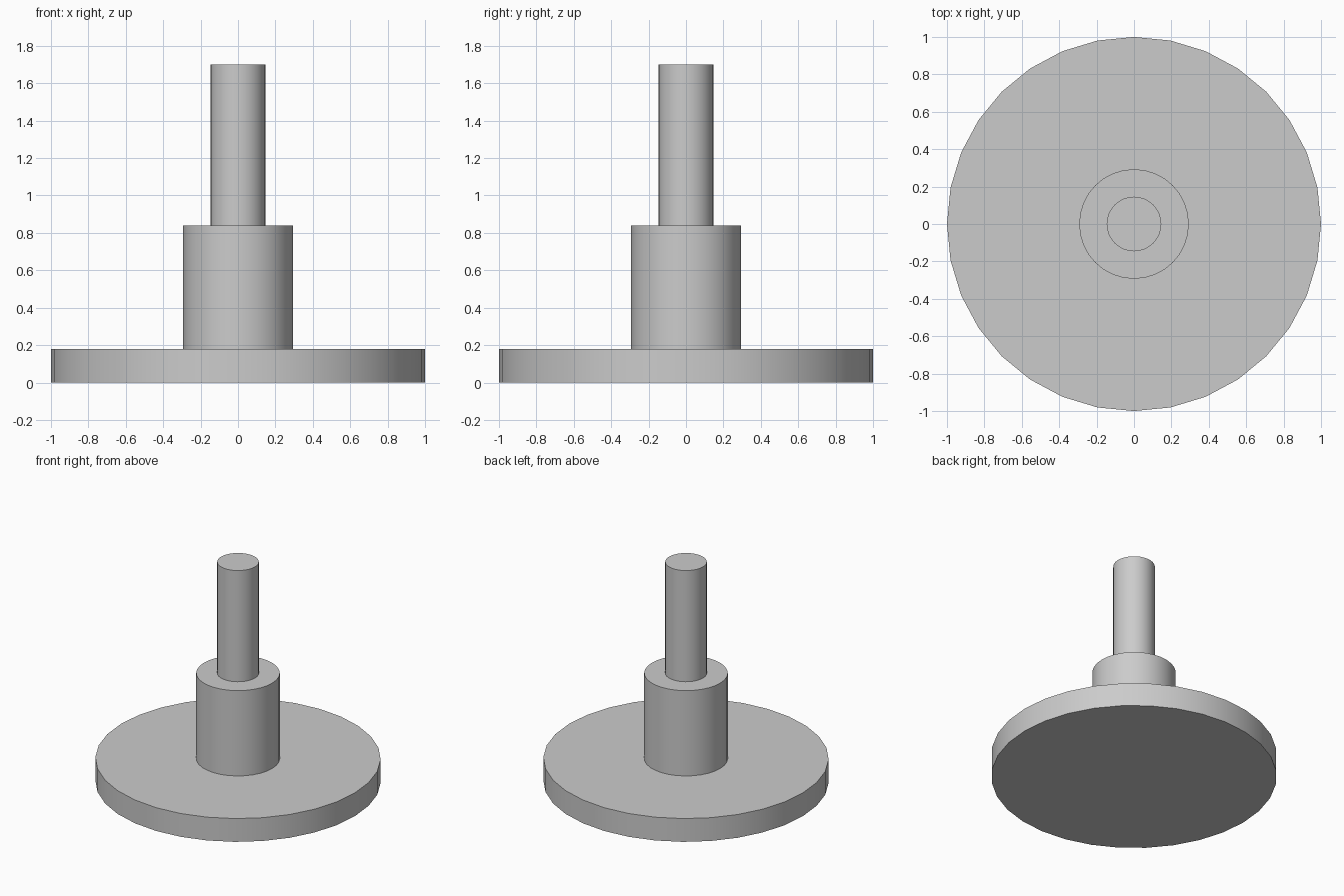
import bpy
import math

# Remove the default cube
cube = bpy.data.objects.get("Cube")
if cube:
    bpy.data.objects.remove(cube, do_unlink=True)

# Plain grey metal
GREY = (0.6, 0.6, 0.6, 1.0)
metal = bpy.data.materials.new("grey_metal")
metal.use_nodes = True
metal.diffuse_color = GREY
metal.node_tree.nodes["Principled BSDF"].inputs["Base Color"].default_value = GREY


def add_cylinder(name, radius, bottom, top, sides=32):
    """Upright smooth-sided cylinder between two heights."""
    bpy.ops.mesh.primitive_cylinder_add(
        vertices=sides, radius=radius, depth=top - bottom,
        location=(0, 0, (bottom + top) / 2))
    obj = bpy.context.object
    obj.name = name
    obj.data.materials.append(metal)
    bpy.ops.object.shade_smooth_by_angle(angle=math.radians(30))
    return obj


# Wide disc, thicker collar on it, slim shaft on top
add_cylinder("base_disc", 1.0, 0.0, 0.18)
add_cylinder("collar", 0.293, 0.18, 0.84)
add_cylinder("shaft", 0.146, 0.84, 1.70)
